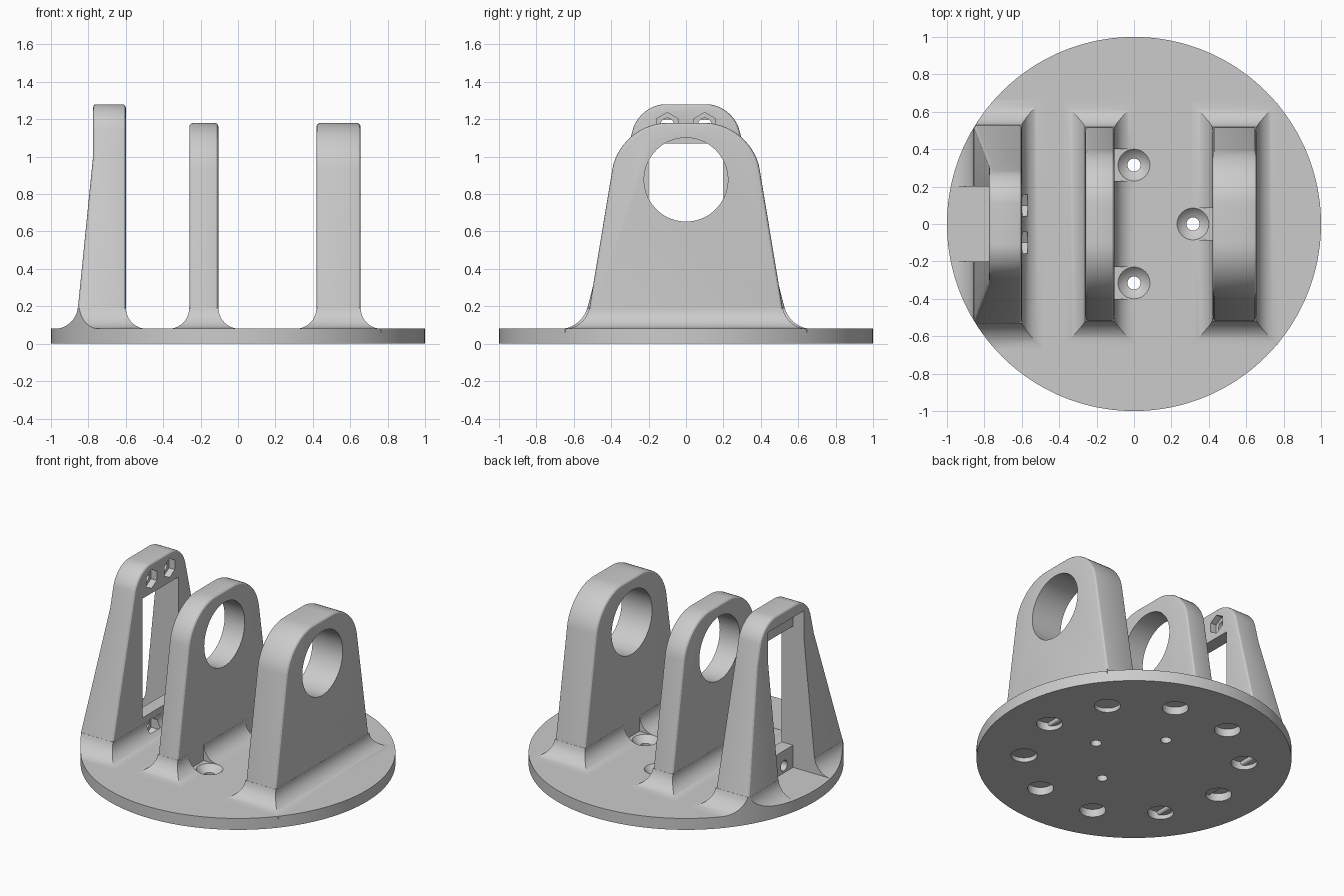
import bpy, bmesh
from math import sin, cos, pi, radians

cube = bpy.data.objects.get("Cube")
if cube:
    bpy.data.objects.remove(cube, do_unlink=True)

grey = bpy.data.materials.new("plain grey")
grey.use_nodes = True
grey.diffuse_color = (0.6, 0.6, 0.6, 1)
grey.node_tree.nodes["Principled BSDF"].inputs["Base Color"].default_value = (0.6, 0.6, 0.6, 1)

TOP = 0.08      # upper face of the base disc
FOOT = 0.03     # sunken underside of the walls
FILLET = 0.11   # radius of the flare at each wall foot


def add_object(name, bm):
    bmesh.ops.recalc_face_normals(bm, faces=bm.faces)
    mesh = bpy.data.meshes.new(name)
    bm.to_mesh(mesh)
    bm.free()
    mesh.materials.append(grey)
    obj = bpy.data.objects.new(name, mesh)
    bpy.context.collection.objects.link(obj)
    return obj


def skin(rings):
    """Closed solid skinned through rings of equal point count."""
    bm = bmesh.new()
    loops = [[bm.verts.new(p) for p in ring] for ring in rings]
    n = len(rings[0])
    for a, b in zip(loops, loops[1:]):
        for i in range(n):
            j = (i + 1) % n
            bm.faces.new((a[i], a[j], b[j], b[i]))
    bm.faces.new(loops[0])
    bm.faces.new(loops[-1])
    return bm


def circle(r, n, u=0.0, v=0.0):
    return [(u + r * cos(pi / 2 + 2 * pi * i / n), v + r * sin(pi / 2 + 2 * pi * i / n))
            for i in range(n)]


def prism_x(name, pts, x0, x1):
    return add_object(name, skin([[(x, y, z) for y, z in pts] for x in (x0, x1)]))


def prism_z(name, pts, z0, z1):
    return add_object(name, skin([[(x, y, z) for x, y in pts] for z in (z0, z1)]))


def box(name, x0, x1, y0, y1, z0, z1):
    return prism_z(name, [(x0, y0), (x1, y0), (x1, y1), (x0, y1)], z0, z1)


def select(obj):
    bpy.ops.object.select_all(action='DESELECT')
    obj.select_set(True)
    bpy.context.view_layer.objects.active = obj


def apply(obj, mod):
    select(obj)
    bpy.ops.object.modifier_apply(modifier=mod.name)


def combine(obj, tool, operation='DIFFERENCE'):
    mod = obj.modifiers.new("combine", 'BOOLEAN')
    mod.operation, mod.solver, mod.object = operation, 'EXACT', tool
    apply(obj, mod)
    bpy.data.objects.remove(tool, do_unlink=True)


def finish(obj):
    select(obj)
    bpy.ops.object.shade_smooth_by_angle(angle=radians(25))


def wall_with_foot(name, x0, x1, low, high, height, corner, kink=None, lean=0.0):
    """Tapered wall with a rounded top, soft rims and a concave mitred foot.
    Below the kink height the back leans outwards."""
    pts = [(-low, FOOT), (low, FOOT), (high, height), (-high, height)]
    bm = skin([[(x, y, z) for y, z in pts] for x in (x0, x1)])
    edges = [e for e in bm.edges if all(v.co.z > height - 0.001 for v in e.verts)
             and abs(e.verts[0].co.x - e.verts[1].co.x) > 0.01]
    bmesh.ops.bevel(bm, geom=edges, offset=corner, segments=14, profile=0.5, affect='EDGES')
    if kink:
        bmesh.ops.bisect_plane(bm, geom=bm.verts[:] + bm.edges[:] + bm.faces[:],
                               plane_co=(0, 0, kink), plane_no=(0, 0, 1))
        for v in bm.verts:
            if v.co.x < x0 + 0.01:
                v.co.x -= lean * max(0, kink - v.co.z)
    wall = add_object(name, bm)
    mod = wall.modifiers.new("rim", 'BEVEL')
    mod.width, mod.segments = 0.018, 3
    mod.limit_method, mod.angle_limit = 'ANGLE', radians(40)
    apply(wall, mod)

    # Foot rings follow the slopes of the wall
    rings = []
    steps = [(FILLET, TOP - 0.02)]
    for i in range(11):
        a = pi / 2 * i / 10
        steps.append((FILLET * (1 - sin(a)) + 0.001, TOP + FILLET * (1 - cos(a))))
    for d, z in steps:
        y = low + (high - low) * (z - FOOT) / (height - FOOT) + d
        back = x0 - d - (lean * (kink - z) if kink else 0)
        rings.append([(back, -y, z), (x1 + d, -y, z), (x1 + d, y, z), (back, y, z)])
    combine(wall, add_object("foot", skin(rings)), 'UNION')
    return wall


def screw_cutter(x, y):
    """Through hole with a countersink and clearance above it."""
    steps = [(0.035, -0.1), (0.035, 0.04), (0.05, 0.048), (0.07, 0.062), (0.085, TOP), (0.085, 0.35)]
    return add_object("screw_cutter", skin([[(px, py, z) for px, py in circle(r, 40, x, y)]
                                            for r, z in steps]))


def nut_cutter(y, z):
    return prism_x("nut_cutter", circle(0.066, 6, y, z), -0.645, -0.57)


screws = [(0, 0.315), (0, -0.315), (0.315, 0)]
nuts = [(y, z) for y in (-0.1, 0.1) for z in (0.13, 1.17)]

# Base disc: ring of blind holes below, three countersunk screw holes
base = prism_z("base_disc", circle(1, 160), 0, TOP)
for x, y in circle(0.7, 10):
    combine(base, prism_z("blind", circle(0.083, 40, y, x), -0.1, 0.055))
for x, y in screws:
    combine(base, screw_cutter(x, y))
for y, z in nuts:
    if z < 0.5:
        combine(base, nut_cutter(y, z))
finish(base)


# Two bearing walls with a round bore
def bearing_wall(name, x0, x1, pockets):
    wall = wall_with_foot(name, x0, x1, 0.543, 0.353, 1.18, 0.25)
    combine(wall, prism_x("bore", circle(0.224, 72, 0, 0.877), x0 - 0.2, x1 + 0.2))
    for x, y in pockets:
        near = x1 if x > x1 else x0
        combine(wall, box("clearance", min(x, near), max(x, near),
                          y - 0.085, y + 0.085, 0, 0.35))
        combine(wall, screw_cutter(x, y))
    finish(wall)


bearing_wall("middle_bearing_wall", -0.26, -0.105, screws[:2])
bearing_wall("wide_bearing_wall", 0.42, 0.655, screws[2:])

# Tall mounting bracket with a sloping back, trimmed flush with the disc rim
bracket = wall_with_foot("mounting_bracket", -0.775, -0.6, 0.568, 0.25, 1.28, 0.14, 1.0, 0.1)
rim = circle(1, 160)[10:71]
combine(bracket, prism_z("trim", rim + [(rim[-1][0], -2), (-2, -2), (-2, 2), (rim[0][0], 2)], -1, 2))

# Rear recess, window and nut traps with bolt holes
combine(bracket, box("recess", -1.2, -0.69, -0.2, 0.2, -0.1, 1.2))
combine(bracket, box("window", -1.2, -0.4, -0.2, 0.2, 0.235, 1.07))
for y, z in nuts:
    combine(bracket, nut_cutter(y, z))
    combine(bracket, prism_x("bolt", circle(0.036, 32, y, z), -0.75, -0.62))
finish(bracket)
